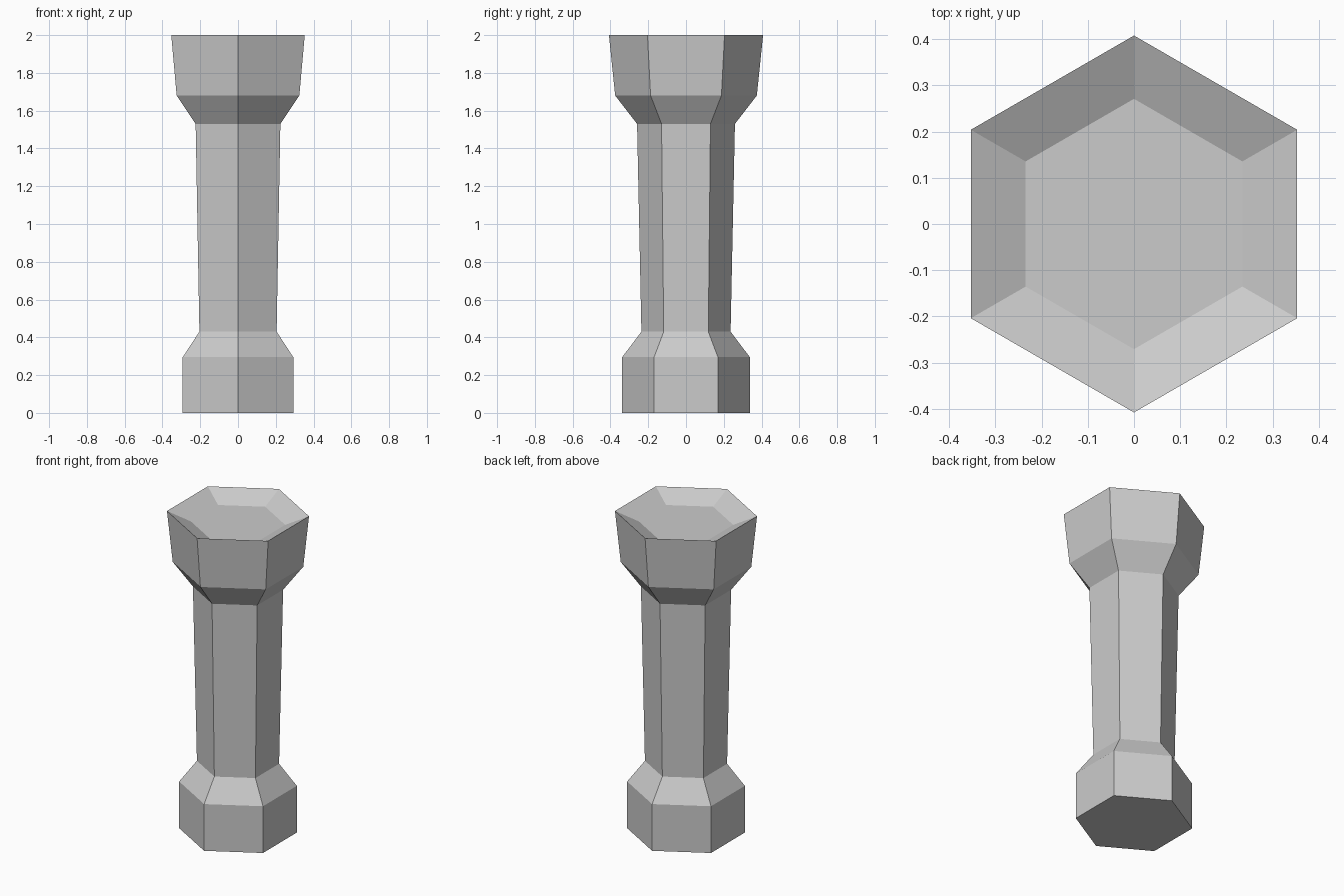
import bpy, bmesh
from math import sin, cos, pi

if "Cube" in bpy.data.objects:
    bpy.data.objects.remove(bpy.data.objects["Cube"])

SIDES = 6
# (corner radius, height) from the foot up to the rim, then down into the dish
PROFILE = [(0.338, 0.0), (0.338, 0.295), (0.236, 0.43), (0.259, 1.53),
           (0.375, 1.68), (0.408, 2.0), (0.271, 1.94)]


def hex_column(name, profile):
    bm = bmesh.new()
    # Rings with corners pointing along +y and -y
    rings = [[bm.verts.new((r * sin(2 * pi * i / SIDES), r * cos(2 * pi * i / SIDES), z))
              for i in range(SIDES)] for r, z in profile]
    # Side walls
    for low, high in zip(rings, rings[1:]):
        for i in range(SIDES):
            j = (i + 1) % SIDES
            bm.faces.new((low[i], low[j], high[j], high[i]))
    # Underside and dish floor
    bm.faces.new(rings[0])
    bm.faces.new(rings[-1])
    bmesh.ops.recalc_face_normals(bm, faces=bm.faces)
    mesh = bpy.data.meshes.new(name)
    bm.to_mesh(mesh)
    bm.free()
    obj = bpy.data.objects.new(name, mesh)
    bpy.context.collection.objects.link(obj)
    return obj


hex_column("pedestal", PROFILE)
